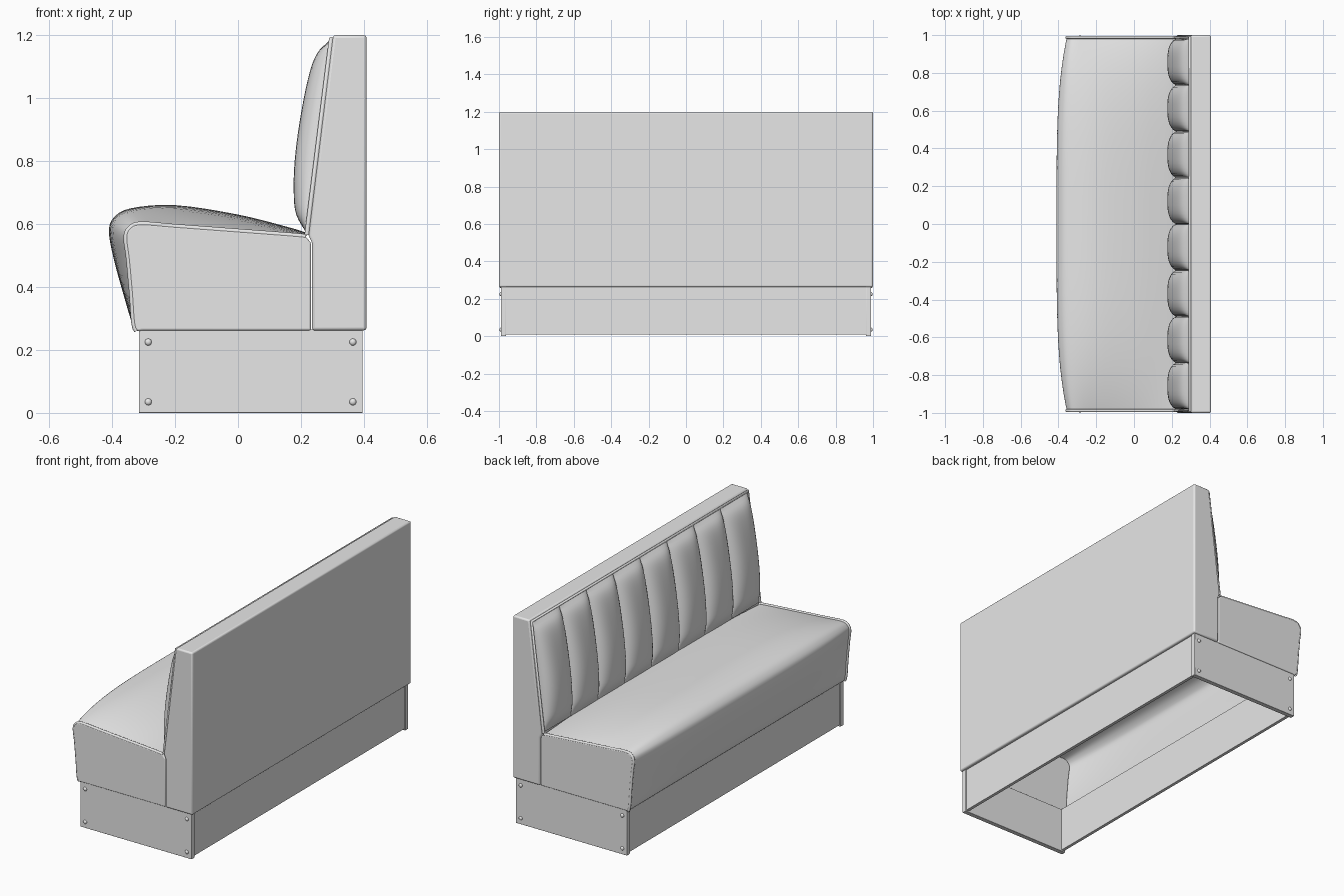
import bpy, bmesh, math
from mathutils import Vector

cube = bpy.data.objects.get("Cube")
if cube:
    bpy.data.objects.remove(cube, do_unlink=True)

grey = bpy.data.materials.new("plain grey")
grey.use_nodes = True
colour = (0.8, 0.8, 0.8, 1)
grey.diffuse_color = colour
grey.node_tree.nodes["Principled BSDF"].inputs["Base Color"].default_value = colour


def finish(obj, angle=40):
    obj.data.materials.clear()
    obj.data.materials.append(grey)
    bpy.ops.object.select_all(action="DESELECT")
    obj.select_set(True)
    bpy.context.view_layer.objects.active = obj
    bpy.ops.object.shade_smooth_by_angle(angle=math.radians(angle))
    return obj


def from_bmesh(name, bm, angle=40):
    mesh = bpy.data.meshes.new(name)
    bmesh.ops.recalc_face_normals(bm, faces=bm.faces)
    bm.to_mesh(mesh)
    bm.free()
    obj = bpy.data.objects.new(name, mesh)
    bpy.context.collection.objects.link(obj)
    return finish(obj, angle)


def spline(points, steps):
    """Smooth (x, z) path through the given points."""
    pts = [Vector(p) for p in points]
    pts = [2 * pts[0] - pts[1]] + pts + [2 * pts[-1] - pts[-2]]
    out = []
    for a, b, c, d in zip(pts, pts[1:], pts[2:], pts[3:]):
        for i in range(steps):
            t = i / steps
            out.append(0.5 * (2 * b + (c - a) * t + (2 * a - 5 * b + 4 * c - d) * t**2
                              + (3 * b - a - 3 * c + d) * t**3))
    return out + [pts[-2]]


def loft(name, rows):
    """Sheet through rows of points; the normals face away from the bench body."""
    bm = bmesh.new()
    grid = [[bm.verts.new(p) for p in row] for row in rows]
    for r, s in zip(grid, grid[1:]):
        for i in range(len(r) - 1):
            bm.faces.new((r[i], r[i + 1], s[i + 1], s[i]))
    obj = from_bmesh(name, bm, 60)
    mid = obj.data.polygons[len(obj.data.polygons) // 2]
    if mid.normal.x - mid.normal.z * 0.2 > 0:
        obj.data.flip_normals()
    return obj


def prism(name, profile, y0, y1, bevel):
    bm = bmesh.new()
    face = bm.faces.new([bm.verts.new((x, y0, z)) for x, z in profile])
    side = bmesh.ops.extrude_face_region(bm, geom=[face])["geom"]
    verts = [v for v in side if isinstance(v, bmesh.types.BMVert)]
    bmesh.ops.translate(bm, vec=(0, y1 - y0, 0), verts=verts)
    obj = from_bmesh(name, bm)
    if bevel:
        mod = obj.modifiers.new("Rounded edges", "BEVEL")
        mod.width, mod.segments = bevel, 3
        mod.limit_method, mod.angle_limit = "ANGLE", math.radians(40)
    return obj


def box(name, x0, x1, y0, y1, z0, z1, bevel=0.0):
    return prism(name, [(x0, z0), (x1, z0), (x1, z1), (x0, z1)], y0, y1, bevel)


def piping(name, points, radius):
    curve = bpy.data.curves.new(name, "CURVE")
    curve.dimensions = "3D"
    curve.bevel_depth, curve.bevel_resolution = radius, 2
    line = curve.splines.new("POLY")
    line.points.add(len(points) - 1)
    for p, co in zip(line.points, points):
        p.co = (*co, 1)
    obj = bpy.data.objects.new(name, curve)
    bpy.context.collection.objects.link(obj)
    finish_target = obj
    bpy.ops.object.select_all(action="DESELECT")
    obj.select_set(True)
    bpy.context.view_layer.objects.active = finish_target
    bpy.ops.object.convert(target="MESH")
    return finish(bpy.context.view_layer.objects.active, 60)


# Seat cushion: crowned sheet, swelling from the end outline to the middle outline
end = spline([(-.30, .262), (-.328, .27), (-.338, .38), (-.348, .49), (-.356, .555), (-.345, .585),
              (-.31, .60), (-.20, .592), (0, .577), (.16, .565), (.215, .56)], 4)
middle = spline([(-.30, .262), (-.33, .27), (-.365, .38), (-.395, .49), (-.41, .575), (-.395, .62),
                 (-.34, .65), (-.20, .66), (0, .63), (.16, .59), (.225, .57)], 4)
rows = []
for k in range(33):
    t = math.sin(math.pi / 2 * (k / 16 - 1))
    swell = 1 - abs(t) ** 4
    rows.append([(p.x, t * 0.985, p.y) for p in (a.lerp(b, swell) for a, b in zip(end, middle))])
loft("seat_cushion", rows)

# Back frame with a sloping front
prism("back_frame", [(.235, .262), (.408, .262), (.408, 1.2), (.302, 1.2), (.224, .565), (.235, .54)],
      -1, 1, 0.009)

# Channelled back cushion
front = spline([(.218, .57), (.185, .63), (.177, .70), (.18, .80), (.195, .92), (.222, 1.06),
                (.25, 1.14), (.293, 1.185)], 4)
channels, half = 8, 0.98
width = 2 * half / channels
rows = []
for c in range(channels):
    for k in range(17):
        u = math.sin(math.pi / 2 * (k / 8 - 1))
        puff = math.sqrt(max(0, 1 - abs(u) ** 3))
        row = []
        for p in front:
            base = .220 + (p.y - .57) * .122
            row.append((base + (p.x - base) * puff, -half + width * (c + .5 + u / 2), p.y))
        if k or not c:
            rows.append(row)
loft("back_channels", rows)

# Piping around the front of the back
piping("back_piping", [(x, y, z) for x, y, z in (
    (.219, -.988, .565), (.297, -.988, 1.189), (.297, .988, 1.189), (.219, .988, .565))], 0.008)

# Kick boards between the end boards
box("front_kick_board", -.308, -.29, -.965, .965, .008, .265)
box("back_kick_board", .372, .39, -.965, .965, .008, .265)

for side, s in (("right", -1), ("left", 1)):
    # Upholstered end of the seat and its piping
    outline = [tuple(p) for p in end] + [(.232, .54), (.232, .262)]
    prism(side + "_seat_end", outline, s * .97, s * .996, 0.006)
    piping(side + "_seat_piping", [(p.x, s * .988, p.y) for p in end[3:]], 0.008)
    # End board of the base, with four dome bolts
    box(side + "_base_end", -.315, .396, s * .962, s * .989, 0, .265, 0.002)
    for x in (-.285, .365):
        for z in (.035, .225):
            bpy.ops.mesh.primitive_uv_sphere_add(segments=12, ring_count=8, radius=0.011,
                                                 location=(x, s * .989, z))
            bolt = bpy.context.object
            bolt.name = side + "_bolt"
            bolt.scale.y = 0.8
            finish(bolt, 60)
